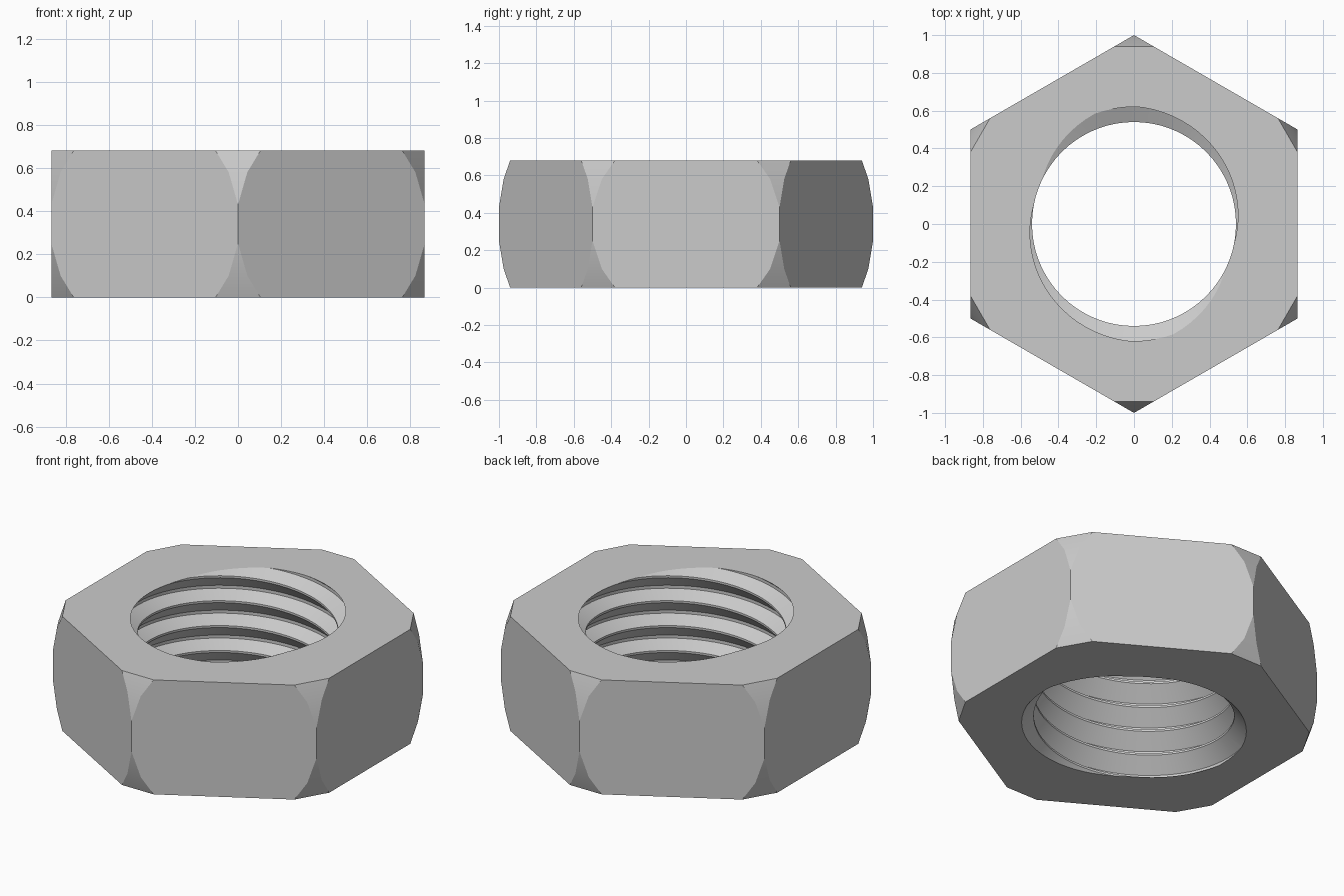
import bpy, bmesh, math
from mathutils import Matrix, Vector

cube = bpy.data.objects.get("Cube")
if cube:
    bpy.data.objects.remove(cube, do_unlink=True)

HEIGHT = 0.68
MINOR, MAJOR = 0.54, 0.62
PITCH, STARTS = 0.148, 2
LEAD = PITCH * STARTS
STEPS = 72

steel = bpy.data.materials.new("light_steel")
steel.use_nodes = True
steel.diffuse_color = (0.6, 0.6, 0.6, 1)
steel.node_tree.nodes["Principled BSDF"].inputs["Base Color"].default_value = (0.6, 0.6, 0.6, 1)


def make_object(name, bm):
    bmesh.ops.recalc_face_normals(bm, faces=bm.faces)
    mesh = bpy.data.meshes.new(name)
    bm.to_mesh(mesh)
    bm.free()
    mesh.materials.append(steel)
    obj = bpy.data.objects.new(name, mesh)
    bpy.context.collection.objects.link(obj)
    return obj


def hex_body():
    """Hexagonal block whose six corners are rounded off towards top and bottom."""
    bm = bmesh.new()
    half = [(0.94, 0), (0.975, 0.1), (1, 0.25)]
    levels = half + [(r, HEIGHT - z) for r, z in half]
    for corner in range(6):
        turn = Matrix.Rotation(math.radians(90 + 60 * corner), 3, "Z")
        for reach, z in levels:
            width = (1 - reach) * math.sqrt(3)
            for side in (-1, 1):
                bm.verts.new(turn @ Vector((reach, side * width, z)))
    bmesh.ops.remove_doubles(bm, verts=bm.verts, dist=0.0005)
    bmesh.ops.convex_hull(bm, input=bm.verts)
    bmesh.ops.dissolve_limit(bm, angle_limit=math.radians(1), verts=bm.verts, edges=bm.edges)
    return make_object("hex_nut", bm)


def thread_core():
    """Closed two-start threaded plug that cuts the hole."""
    bm = bmesh.new()
    profile = [(MINOR, 0), (MAJOR, 0.037), (MAJOR, 0.055), (MINOR, 0.136)]
    per = len(profile)
    shift = per * STARTS
    rows = 8 * per
    base = -0.335
    columns = []
    for i in range(STEPS):
        angle = math.tau * i / STEPS
        column = []
        for k in range(rows + 1 + (shift if i == 0 else 0)):
            r, dz = profile[k % per]
            z = base + LEAD * i / STEPS + PITCH * (k // per) + dz
            column.append(bm.verts.new((r * math.cos(angle), r * math.sin(angle), z)))
        columns.append(column)

    def vert(i, k):
        return columns[i][k] if i < STEPS else columns[0][k + shift]

    for i in range(STEPS):
        for k in range(rows):
            bm.faces.new((vert(i, k), vert(i + 1, k), vert(i + 1, k + 1), vert(i, k + 1)))
    # end caps, fanned from the axis
    for k, z in ((0, -0.6), (rows, 1.4)):
        centre = bm.verts.new((0, 0, z))
        rim = [vert(i, k) for i in range(STEPS)]
        rim += [columns[0][k + j] for j in range(shift, 0, -1)]
        for a, b in zip(rim, rim[1:] + rim[:1]):
            bm.faces.new((centre, a, b))
    return make_object("thread_cutter", bm)


# Cut the threaded hole and bake the result
nut = hex_body()
cutter = thread_core()
cutter.hide_render = True
cut = nut.modifiers.new("threaded_hole", "BOOLEAN")
cut.operation = "DIFFERENCE"
cut.solver = "EXACT"
cut.object = cutter
bpy.ops.object.select_all(action="DESELECT")
nut.select_set(True)
bpy.context.view_layer.objects.active = nut
bpy.ops.object.modifier_apply(modifier=cut.name)
bpy.data.objects.remove(cutter, do_unlink=True)
bpy.ops.object.shade_smooth_by_angle(angle=math.radians(25))
